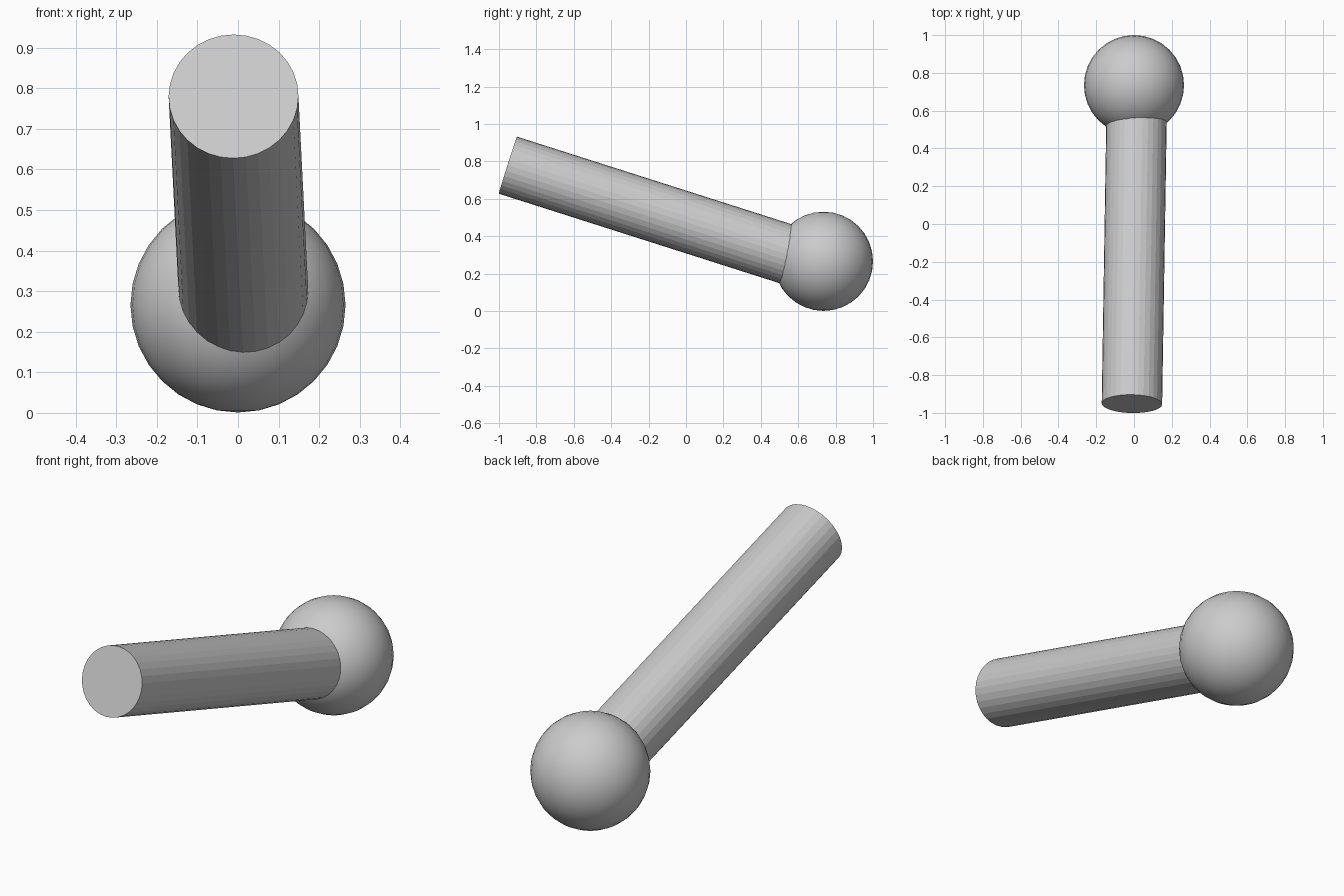
import bpy
from mathutils import Vector

if "Cube" in bpy.data.objects:
    bpy.data.objects.remove(bpy.data.objects["Cube"])

# Smooth ball resting on the ground
bpy.ops.mesh.primitive_uv_sphere_add(segments=32, ring_count=16, radius=0.265,
                                     location=(0, 0.735, 0.266))
ball = bpy.context.object
ball.name = "ball"
bpy.ops.object.shade_smooth()

# Faceted rod from the raised front end into the ball
start = Vector((-0.011, -0.952, 0.78))
end = Vector((0.015, 0.66, 0.266))
axis = end - start
bpy.ops.mesh.primitive_cylinder_add(vertices=32, radius=0.16, depth=axis.length,
                                    location=(start + end) / 2)
rod = bpy.context.object
rod.name = "rod"
rod.rotation_mode = 'QUATERNION'
rod.rotation_quaternion = axis.to_track_quat('Z', 'Y')
